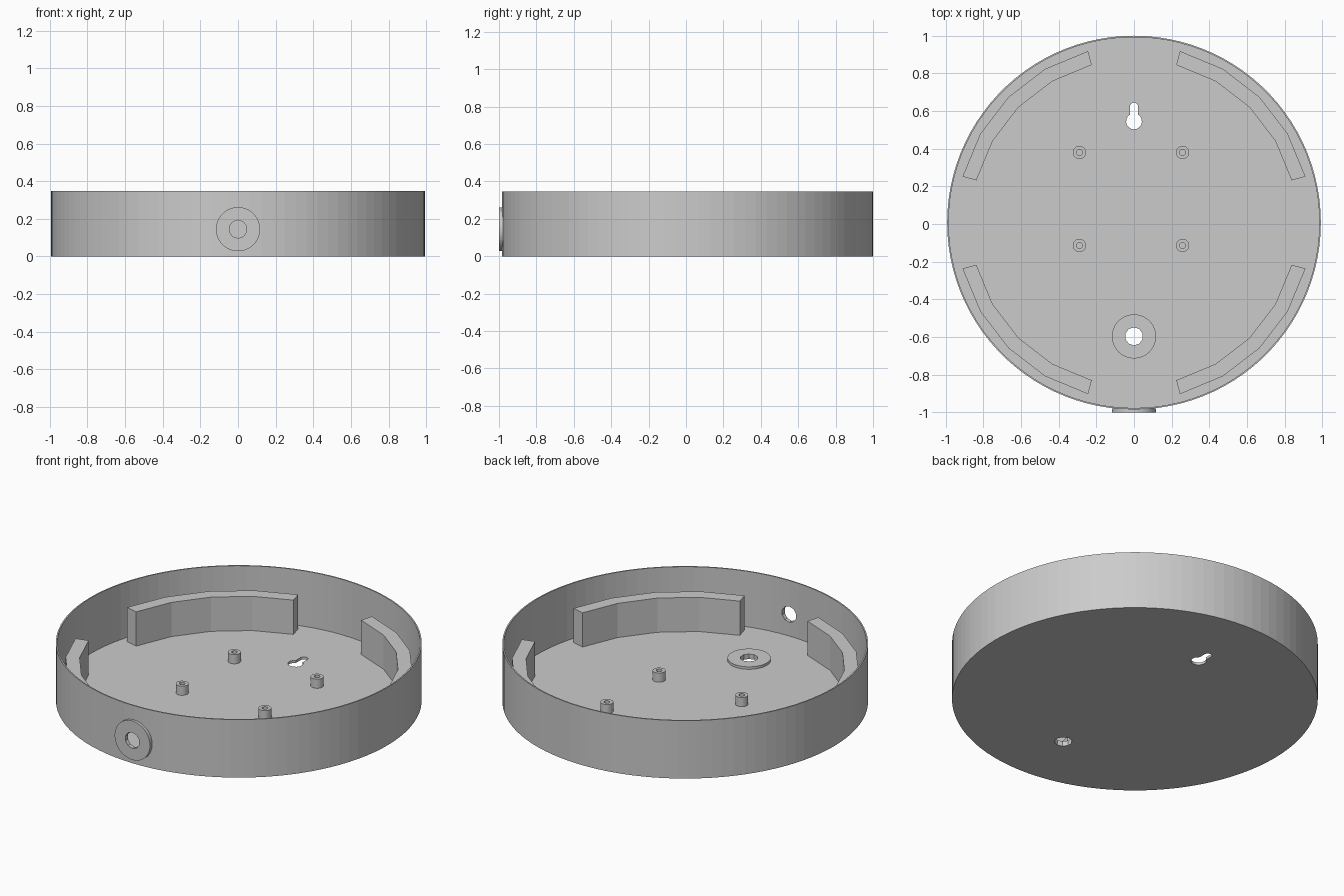
import bpy, bmesh, math

if "Cube" in bpy.data.objects:
    bpy.data.objects.remove(bpy.data.objects["Cube"])

CY = 0.0075          # centre of the round tray
R = 0.9925           # outer radius
FLOOR, RIM = 0.015, 0.347

grey = bpy.data.materials.new("plain_grey")
grey.diffuse_color = (0.6, 0.6, 0.6, 1)
grey.use_nodes = True
grey.node_tree.nodes["Principled BSDF"].inputs["Base Color"].default_value = grey.diffuse_color


def arc(cx, cy, r, a0, a1, n):
    """n + 1 points along an arc, angles in degrees."""
    angles = [math.radians(a0 + (a1 - a0) * i / n) for i in range(n + 1)]
    return [(cx + r * math.cos(a), cy + r * math.sin(a)) for a in angles]


def circle(cx, cy, r, n, start=0):
    return arc(cx, cy, r, start, start + 360, n)[:-1]


def prism(name, outline, lo, hi, along_y=False):
    """Extrude an outline along z, or an x-z outline along y."""
    bm = bmesh.new()
    place = (lambda p, h: (p[0], h, p[1])) if along_y else (lambda p, h: (p[0], p[1], h))
    low = [bm.verts.new(place(p, lo)) for p in outline]
    top = [bm.verts.new(place(p, hi)) for p in outline]
    bm.faces.new(low)
    bm.faces.new(top)
    n = len(outline)
    for i in range(n):
        j = (i + 1) % n
        bm.faces.new((low[i], low[j], top[j], top[i]))
    bmesh.ops.recalc_face_normals(bm, faces=bm.faces)
    mesh = bpy.data.meshes.new(name)
    bm.to_mesh(mesh)
    bm.free()
    mesh.materials.append(grey)
    obj = bpy.data.objects.new(name, mesh)
    bpy.context.collection.objects.link(obj)
    return obj


def cut(obj, *cutters):
    """Subtract cutters and bake the result."""
    bpy.context.view_layer.objects.active = obj
    for c in cutters:
        c.hide_render = True
        mod = obj.modifiers.new("cut", "BOOLEAN")
        mod.operation = "DIFFERENCE"
        mod.solver = "EXACT"
        mod.object = c
        bpy.ops.object.modifier_apply(modifier=mod.name)


# Cutters: tray hollow, floor cable hole, side cable hole, keyhole hanger
hollow = prism("hollow_cutter", circle(0, CY, R - 0.008, 100), FLOOR, 0.6)
floor_hole = prism("floor_hole_cutter", circle(0, -0.597, 0.048, 10, 90), -0.1, 0.1)
side_hole = prism("side_hole_cutter", circle(0, 0.145, 0.048, 10, 90), -1.1, -0.9, True)
phi = math.degrees(math.asin(0.022 / 0.042))
keyhole_outline = (arc(0, 0.545, 0.042, 90 + phi, 450 - phi, 14)
                   + arc(0, 0.623, 0.022, 0, 180, 8))
keyhole = prism("keyhole_cutter", keyhole_outline, -0.1, 0.1)
helpers = [hollow, floor_hole, side_hole, keyhole]

# Round tray with thin wall
tray = prism("tray", circle(0, CY, R, 100), 0, RIM)
cut(tray, hollow, floor_hole, side_hole, keyhole)

# Flat collars around the two cable holes
floor_collar = prism("floor_collar", circle(0, -0.597, 0.117, 48), FLOOR, 0.03)
cut(floor_collar, floor_hole)
side_collar = prism("side_collar", circle(0, 0.145, 0.117, 48), -1.0, -0.979, True)
cut(side_collar, side_hole)

# Four faceted curved ribs inside the wall
for k in range(4):
    a = 90 * k
    outline = (arc(0, CY, 0.943, a + 15, a + 75, 4)
               + arc(0, CY, 0.867, a + 75, a + 15, 4))
    prism(f"curved_rib_{k + 1}", outline, FLOOR, 0.22)

# Four hollow screw posts
for x in (-0.29, 0.258):
    for y in (-0.114, 0.38):
        post = prism("screw_post", circle(x, y, 0.035, 24), FLOOR, 0.07)
        bore = prism("bore_cutter", circle(x, y, 0.016, 16), FLOOR - 0.01, 0.1)
        cut(post, bore)
        helpers.append(bore)

# Remove the helpers
for h in helpers:
    bpy.data.objects.remove(h)
